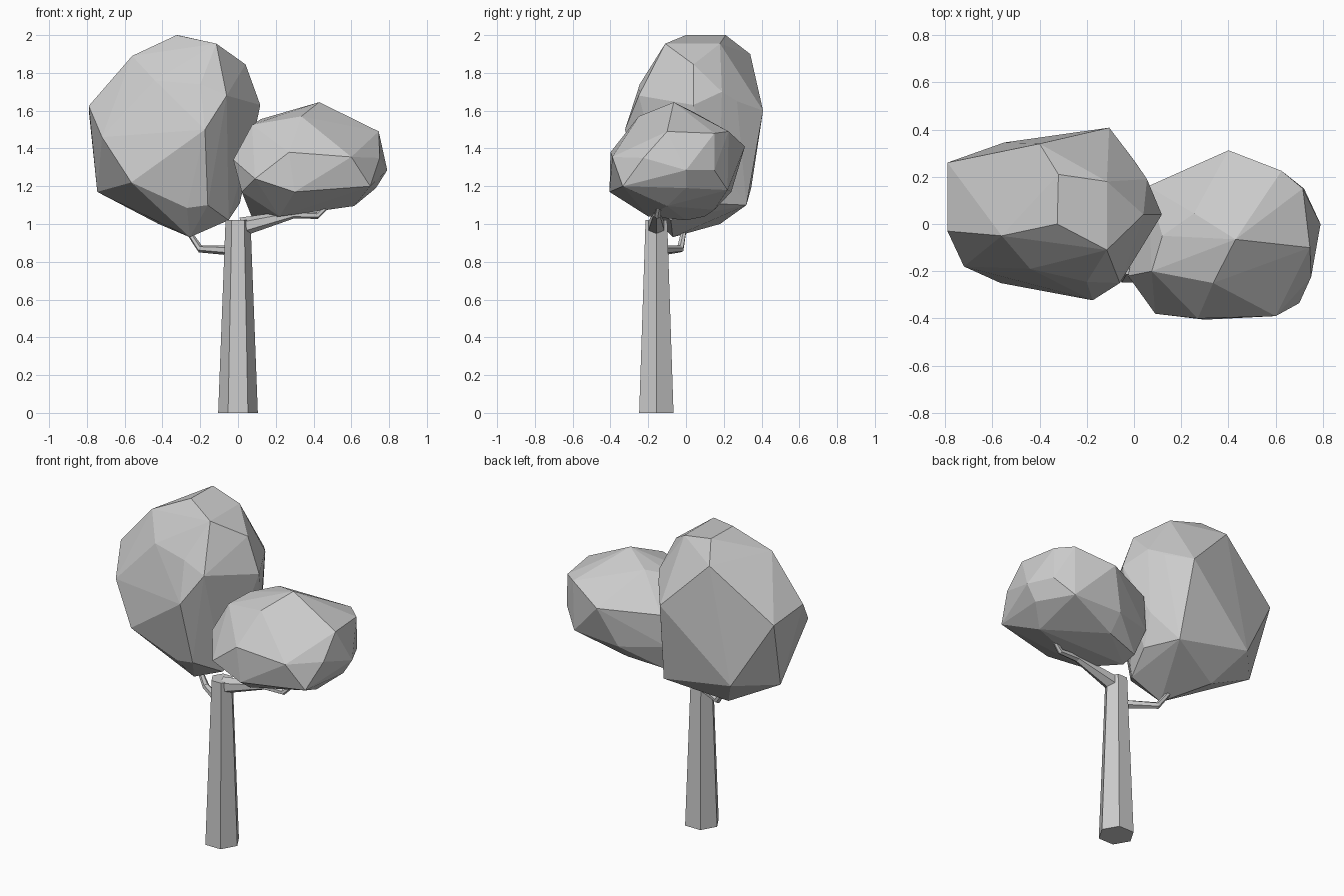
import bpy, bmesh, math
from mathutils import Vector


def finish(bm, name):
    bmesh.ops.recalc_face_normals(bm, faces=bm.faces)
    mesh = bpy.data.meshes.new(name)
    bm.to_mesh(mesh)
    bm.free()
    obj = bpy.data.objects.new(name, mesh)
    bpy.context.collection.objects.link(obj)
    return obj


def limb(name, path, radii, sides):
    """Tapered faceted tube along a path."""
    bm = bmesh.new()
    pts = [Vector(p) for p in path]
    rings = []
    for i, (p, r) in enumerate(zip(pts, radii)):
        d = (pts[min(i + 1, len(pts) - 1)] - pts[max(i - 1, 0)]).normalized()
        side = d.cross(Vector((0, 1, 0))).normalized()
        other = d.cross(side)
        angles = [2 * math.pi * k / sides for k in range(sides)]
        rings.append([bm.verts.new(p + r * (math.cos(a) * side + math.sin(a) * other))
                      for a in angles])
    for a, b in zip(rings, rings[1:]):
        for k in range(sides):
            n = (k + 1) % sides
            bm.faces.new((a[k], a[n], b[n], b[k]))
    bm.faces.new(rings[0])
    bm.faces.new(rings[-1])
    return finish(bm, name)


def crown(name, corners):
    """Faceted foliage mass: hull around its main corners."""
    bm = bmesh.new()
    verts = [bm.verts.new(c) for c in corners]
    bmesh.ops.convex_hull(bm, input=verts)
    inner = [v for v in bm.verts if not v.link_faces]
    bmesh.ops.delete(bm, geom=inner, context='VERTS')
    bmesh.ops.dissolve_limit(bm, angle_limit=math.radians(2),
                             verts=bm.verts, edges=bm.edges)
    return finish(bm, name)


# Trunk and two bent branches
limb("trunk", [(0, -.157, 0), (0, -.157, 1.02)], [.105, .066], 6)
limb("right_branch", [(.02, -.157, .985), (.29, -.155, 1.05),
                      (.42, -.15, 1.045), (.48, -.14, 1.10)],
     [.05, .022, .018, .012], 6)
limb("left_branch", [(-.02, -.14, .86), (-.2, -.03, .868), (-.27, -.01, .97)],
     [.028, .02, .014], 6)

# Tall left foliage
crown("large_crown", [
    (-.32, .21, 2), (-.325, 0, 2), (-.115, .18, 1.955), (-.115, -.11, 1.955),
    (-.4, .34, 1.9), (-.56, -.05, 1.89), (.04, .04, 1.845),
    (-.44, -.19, 1.76), (-.06, -.25, 1.68), (-.2, -.245, 1.74),
    (.055, .19, 1.7), (.118, .04, 1.63), (0, .27, 1.65), (-.105, .408, 1.6),
    (-.79, .26, 1.6), (-.79, -.03, 1.625), (-.175, -.323, 1.5),
    (-.72, -.18, 1.46), (-.565, -.25, 1.22), (-.55, .345, 1.19),
    (-.745, .13, 1.17), (.03, .18, 1.3), (-.07, .32, 1.1),
    (.01, .1, 1.11), (-.16, -.22, 1.1), (-.27, -.22, 1.085),
    (-.42, .18, 1.0), (-.05, -.08, 1.02), (-.255, -.07, .93)])

# Low right foliage
crown("small_crown", [
    (.43, -.065, 1.645), (.335, -.25, 1.57), (.255, .045, 1.59),
    (.555, -.04, 1.575), (.12, -.05, 1.555), (.075, -.2, 1.525),
    (.745, -.1, 1.49), (.625, .225, 1.49), (.4, .312, 1.41),
    (.715, .15, 1.48), (.72, .15, 1.285), (.06, .16, 1.4),
    (-.025, -.22, 1.34), (.27, -.4, 1.38), (.6, -.39, 1.355),
    (.75, -.225, 1.35), (.79, 0, 1.285), (.09, -.38, 1.24),
    (.3, -.405, 1.17), (.02, -.24, 1.17), (.7, -.335, 1.2),
    (.73, 0, 1.19), (.62, .22, 1.18), (.3, .24, 1.17),
    (.3, .15, 1.075), (.03, .14, 1.2), (.08, .1, 1.04),
    (.615, -.1, 1.095), (.08, 0, 1.02), (.22, -.2, 1.04)])
